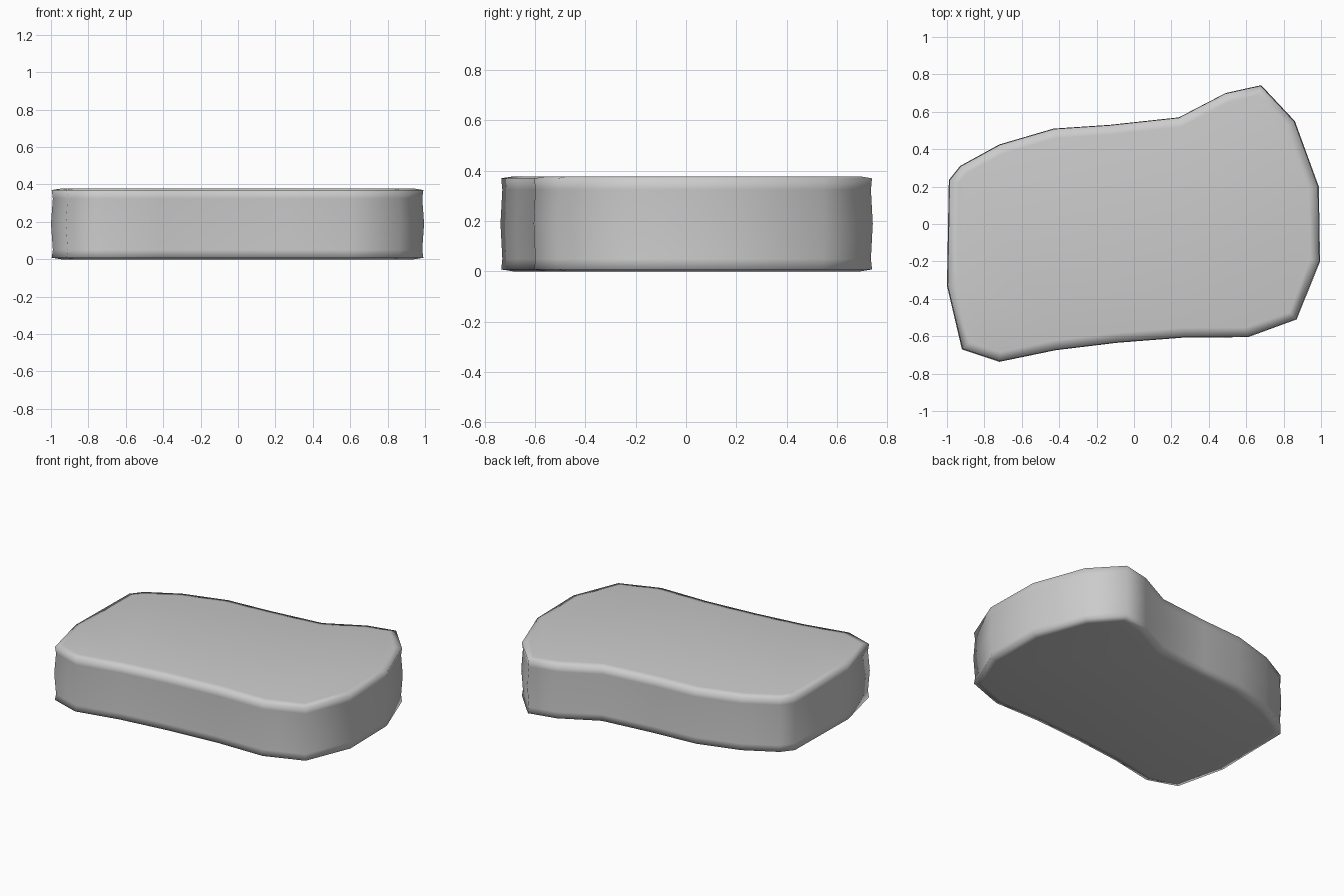
import bpy, bmesh

if "Cube" in bpy.data.objects:
    bpy.data.objects.remove(bpy.data.objects["Cube"])

# Outline seen from above, counter-clockwise
outline = [(-0.92, -0.67), (-0.72, -0.737), (-0.42, -0.675), (-0.09, -0.635),
           (0.27, -0.607), (0.61, -0.605), (0.87, -0.51), (0.995, -0.20),
           (0.988, 0.20), (0.86, 0.55), (0.68, 0.742), (0.49, 0.70),
           (0.24, 0.57), (-0.13, 0.53), (-0.43, 0.51), (-0.72, 0.425),
           (-0.93, 0.31), (-0.99, 0.235), (-1.0, -0.33)]

# Height and outline scale of each wall ring: a slight waist near both rims
rings = [(0.008, 0.996), (0.05, 0.99), (0.19, 1.0), (0.325, 0.99), (0.37, 0.996)]

bm = bmesh.new()
loops = [[bm.verts.new((x * s, y * s, z)) for x, y in outline] for z, s in rings]
n = len(outline)

# Side wall
for low, high in zip(loops, loops[1:]):
    for i in range(n):
        j = (i + 1) % n
        bm.faces.new((low[i], low[j], high[j], high[i]))

# Nearly flat top and bottom with a narrow soft rim
top = bm.faces.new(loops[-1])
bottom = bm.faces.new(loops[0][::-1])
for cap in (top, bottom):
    bm.normal_update()
    bmesh.ops.inset_region(bm, faces=[cap], thickness=0.05, depth=0.008)

for f in bm.faces:
    f.smooth = True
mesh = bpy.data.meshes.new("stone_slab")
bm.to_mesh(mesh)
bm.free()
slab = bpy.data.objects.new("stone_slab", mesh)
bpy.context.collection.objects.link(slab)
